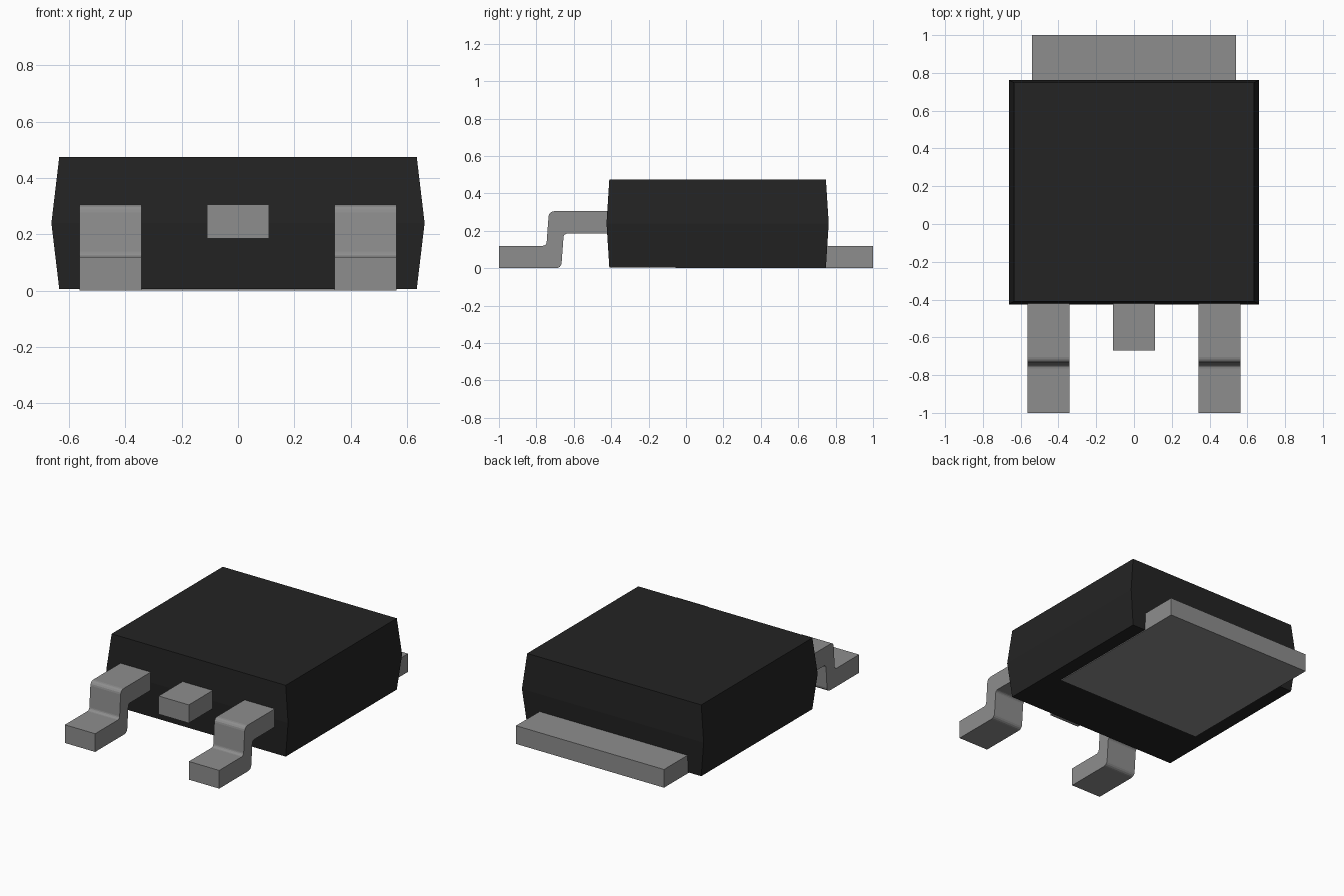
import bpy, bmesh, math
from mathutils import Vector

cube = bpy.data.objects.get("Cube")
if cube:
    bpy.data.objects.remove(cube, do_unlink=True)


def make_material(name, value):
    mat = bpy.data.materials.new(name)
    mat.use_nodes = True
    colour = (value, value, value, 1)
    mat.diffuse_color = colour
    mat.node_tree.nodes["Principled BSDF"].inputs["Base Color"].default_value = colour
    return mat


black = make_material("black plastic", 0.017)
metal = make_material("grey metal", 0.27)


def finish(name, bm, mat):
    bmesh.ops.recalc_face_normals(bm, faces=bm.faces)
    mesh = bpy.data.meshes.new(name)
    bm.to_mesh(mesh)
    bm.free()
    mesh.materials.append(mat)
    obj = bpy.data.objects.new(name, mesh)
    bpy.context.collection.objects.link(obj)
    return obj


def box(name, x0, x1, y0, y1, z0, z1, mat):
    bm = bmesh.new()
    bmesh.ops.create_cube(bm, size=1)
    for v in bm.verts:
        v.co = Vector((x1 if v.co.x > 0 else x0,
                       y1 if v.co.y > 0 else y0,
                       z1 if v.co.z > 0 else z0))
    return finish(name, bm, mat)


def arc(cy, cz, r, start, end, steps=4):
    angles = [math.radians(start + (end - start) * i / steps) for i in range(steps + 1)]
    return [(cy + r * math.cos(a), cz + r * math.sin(a)) for a in angles]


def lead(name, x0, x1):
    # Gull-wing side profile (y, z) with rounded bends, extruded across x
    profile = [(-1, 0), (-1, 0.12)]
    profile += arc(-0.765, 0.14, 0.02, 270, 357)
    profile += arc(-0.705, 0.275, 0.03, 177, 90)
    profile += [(-0.40, 0.305), (-0.40, 0.185)]
    profile += arc(-0.635, 0.165, 0.02, 90, 177)
    profile += arc(-0.695, 0.03, 0.03, -3, -90)
    bm = bmesh.new()
    face = bm.faces.new([bm.verts.new((x0, y, z)) for y, z in profile])
    ext = bmesh.ops.extrude_face_region(bm, geom=[face])
    moved = [g for g in ext["geom"] if isinstance(g, bmesh.types.BMVert)]
    bmesh.ops.translate(bm, verts=moved, vec=(x1 - x0, 0, 0))
    return finish(name, bm, metal)


# Moulded body: three rectangular rings, widest at the parting line
bm = bmesh.new()
rings = []
for hx, y0, y1, z in ((0.635, -0.41, 0.748, 0.005),
                      (0.663, -0.425, 0.763, 0.24),
                      (0.635, -0.41, 0.748, 0.475)):
    rings.append([bm.verts.new((x, y, z)) for x, y in
                  ((-hx, y0), (hx, y0), (hx, y1), (-hx, y1))])
for low, high in zip(rings, rings[1:]):
    for i in range(4):
        j = (i + 1) % 4
        bm.faces.new((low[i], low[j], high[j], high[i]))
bm.faces.new(rings[0])
bm.faces.new(rings[-1])
finish("body", bm, black)

# Heat tab running under the body and out of the back
box("heat_tab", -0.54, 0.54, -0.055, 1.0, 0.0, 0.12, metal)

# Cropped middle lead and the two bent outer leads
box("middle_lead", -0.11, 0.11, -0.67, -0.40, 0.185, 0.305, metal)
lead("left_lead", 0.342, 0.563)
lead("right_lead", -0.563, -0.342)
